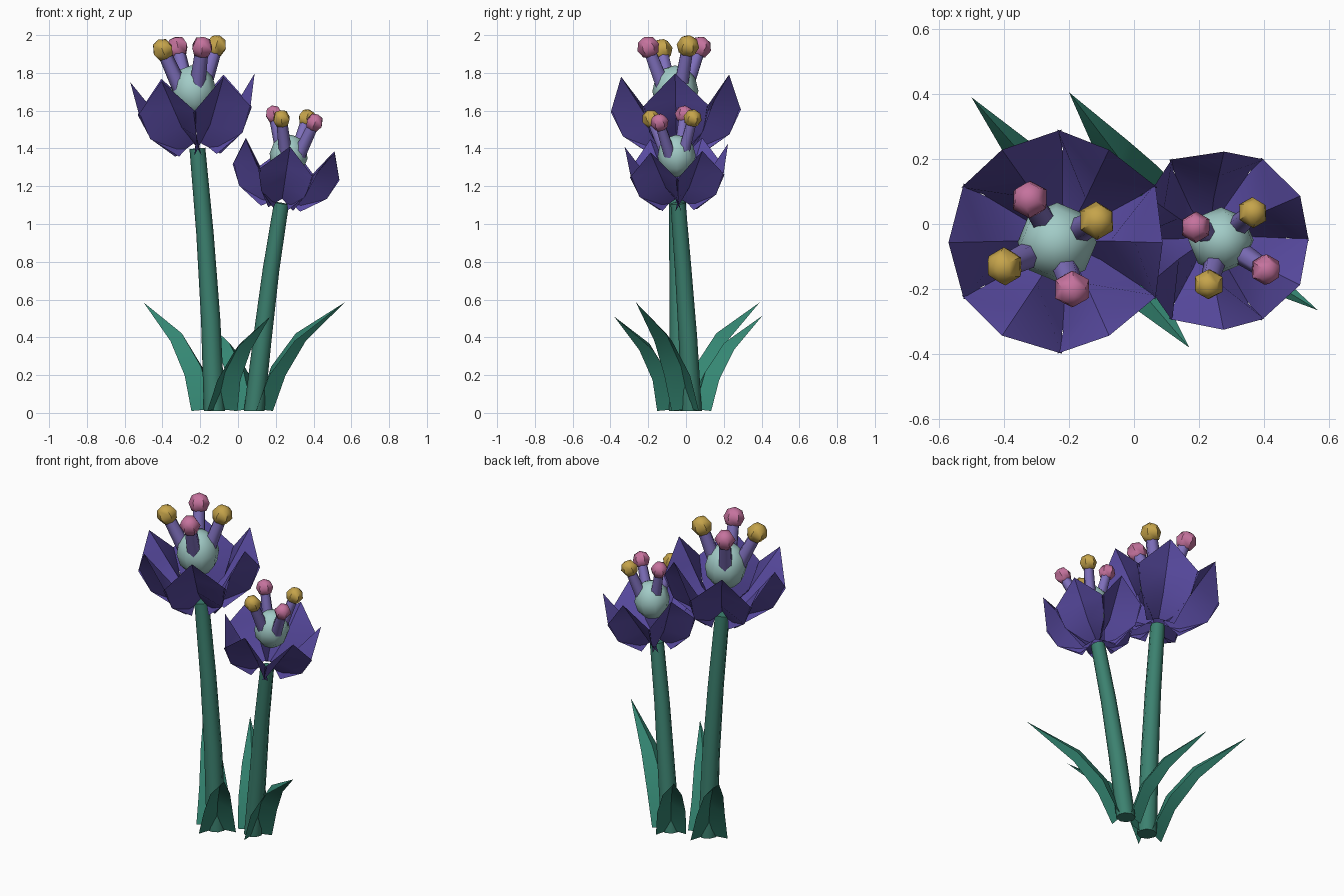
import bpy, bmesh, math
from mathutils import Vector, Matrix

if "Cube" in bpy.data.objects:
    bpy.data.objects.remove(bpy.data.objects["Cube"])


def material(name, rgb):
    m = bpy.data.materials.new(name)
    m.diffuse_color = (*rgb, 1)
    m.use_nodes = True
    m.node_tree.nodes["Principled BSDF"].inputs["Base Color"].default_value = m.diffuse_color
    return m


GREEN = material("stem_green", (0.045, 0.22, 0.16))
LEAF = material("leaf_green", (0.035, 0.24, 0.17))
PURPLE = material("petal_purple", (0.10, 0.07, 0.36))
LILAC = material("stamen_lilac", (0.21, 0.16, 0.50))
MINT = material("centre_mint", (0.36, 0.60, 0.57))
PINK = material("anther_pink", (0.56, 0.17, 0.34))
GOLD = material("anther_gold", (0.56, 0.37, 0.07))


def finish(name, bm, mat, angle=None):
    me = bpy.data.meshes.new(name)
    bm.to_mesh(me)
    bm.free()
    ob = bpy.data.objects.new(name, me)
    me.materials.append(mat)
    bpy.context.collection.objects.link(ob)
    if angle:
        bpy.ops.object.select_all(action='DESELECT')
        ob.select_set(True)
        bpy.context.view_layer.objects.active = ob
        bpy.ops.object.shade_smooth_by_angle(angle=math.radians(angle))
    return ob


def tube(bm, path, radii, n):
    """Tapered tube along a list of points, capped at both ends."""
    rings = []
    for i, p in enumerate(path):
        d = path[min(i + 1, len(path) - 1)] - path[max(i - 1, 0)]
        q = Vector((0, 0, 1)).rotation_difference(d)
        if len(path) > 2 and i == 0:
            q.identity()
        rings.append([bm.verts.new(p + q @ Vector((radii[i] * math.cos(a), radii[i] * math.sin(a), 0)))
                      for a in (2 * math.pi * k / n for k in range(n))])
    for a, b in zip(rings, rings[1:]):
        for k in range(n):
            bm.faces.new((a[k], a[(k + 1) % n], b[(k + 1) % n], b[k]))
    bm.faces.new(rings[0][::-1])
    bm.faces.new(rings[-1])


def blade(bm, rows, tip, mat):
    """Folded blade; each row is (mid r, mid z, edge r, edge z, half width)."""
    prev = None
    for mr, mz, er, ez, w in rows:
        row = [bm.verts.new(mat @ Vector(c)) for c in ((er, -w, ez), (mr, 0, mz), (er, w, ez))]
        if prev:
            for k in (0, 1):
                bm.faces.new((prev[k], prev[k + 1], row[k + 1], row[k]))
        prev = row
    t = bm.verts.new(mat @ Vector((tip[0], 0, tip[1])))
    for k in (0, 1):
        bm.faces.new((prev[k], prev[k + 1], t))


PETAL = [(0.03, 0.03, 0.10, -0.035, 0.08),
         (0.15, 0.12, 0.245, 0.07, 0.14),
         (0.235, 0.24, 0.295, 0.20, 0.178)]


def flower(tag, path, radii, axis, scale, turn, stamens, anther):
    # stem
    bm = bmesh.new()
    tube(bm, [Vector(p) for p in path], radii, 8)
    finish(tag + "_stem", bm, GREEN, 50)

    # six folded petals
    base = Vector(path[-1])
    axis = Vector(axis).normalized()
    tilt = Vector((0, 0, 1)).rotation_difference(axis).to_matrix().to_4x4()
    frame = Matrix.Translation(base) @ tilt @ Matrix.Scale(scale, 4)
    bm = bmesh.new()
    for k in range(6):
        rot = Matrix.Rotation(math.radians(turn + 60 * k), 4, 'Z')
        blade(bm, PETAL, (0.33, 0.375), frame @ rot)
    finish(tag + "_petals", bm, PURPLE, 30)

    # round centre
    bm = bmesh.new()
    bmesh.ops.create_uvsphere(bm, u_segments=8, v_segments=6, radius=0.122,
                              matrix=frame @ Matrix.Translation((0, 0, 0.305)) @ Matrix.Diagonal((1, 1, 1.12, 1)))
    finish(tag + "_centre", bm, MINT, 60)

    # stamens with anthers
    c = frame @ Vector((0, 0, 0.31))
    bm = bmesh.new()
    for i, s in enumerate(stamens):
        s = Vector(s)
        start = Vector((c.x + (s.x - c.x) * 0.4, c.y + (s.y - c.y) * 0.4, c.z))
        tube(bm, [start, s], [anther * 0.72, anther * 0.58], 6)
        q = Vector((0, 0, 1)).rotation_difference(s - start).to_matrix().to_4x4()
        ball = bmesh.new()
        bmesh.ops.create_uvsphere(ball, u_segments=6, v_segments=4, radius=anther, matrix=Matrix.Translation(s) @ q)
        finish(f"{tag}_anther_{i + 1}", ball, (PINK, GOLD)[i % 2], 50)
    finish(tag + "_stamens", bm, LILAC, 65)


flower("tall_flower",
       [(-0.125, -0.035, 0.01), (-0.145, -0.037, 0.5), (-0.175, -0.043, 0.95), (-0.215, -0.05, 1.40)],
       [0.056, 0.051, 0.046, 0.042], (-0.07, -0.02, 1), 1.0, 0,
       [(-0.32, 0.075, 1.935), (-0.115, 0.01, 1.942), (-0.19, -0.20, 1.935), (-0.398, -0.13, 1.922)], 0.06)
flower("short_flower",
       [(0.085, 0.03, 0.01), (0.13, 0.01, 0.4), (0.175, -0.015, 0.76), (0.23, -0.042, 1.11)],
       [0.054, 0.049, 0.044, 0.04], (0.15, -0.03, 1), 0.83, 30,
       [(0.19, -0.01, 1.58), (0.365, 0.035, 1.56), (0.405, -0.14, 1.537), (0.23, -0.185, 1.557)], 0.049)

# folded leaves: root, tip and base half width of each
for i, (root, tip, w) in enumerate([((-0.125, -0.035), (-0.50, 0.39, 0.585), 0.105),
                                    ((-0.125, -0.035), (0.17, -0.38, 0.51), 0.105),
                                    ((0.085, 0.03), (0.565, -0.265, 0.585), 0.085),
                                    ((0.085, 0.03), (-0.20, 0.405, 0.515), 0.085)]):
    dx, dy = tip[0] - root[0], tip[1] - root[1]
    d, h = math.hypot(dx, dy), tip[2]
    rows = [(0.02, 0.02, 0.065, 0.01, w),
            (0.19 * d, 0.42 * h, 0.26 * d, 0.34 * h, 0.08),
            (0.46 * d, 0.72 * h, 0.51 * d, 0.65 * h, 0.055)]
    m = Matrix.Translation((*root, 0)) @ Matrix.Rotation(math.atan2(dy, dx), 4, 'Z')
    bm = bmesh.new()
    blade(bm, rows, (d, h), m)
    finish(f"leaf_{i + 1}", bm, LEAF, 30)
